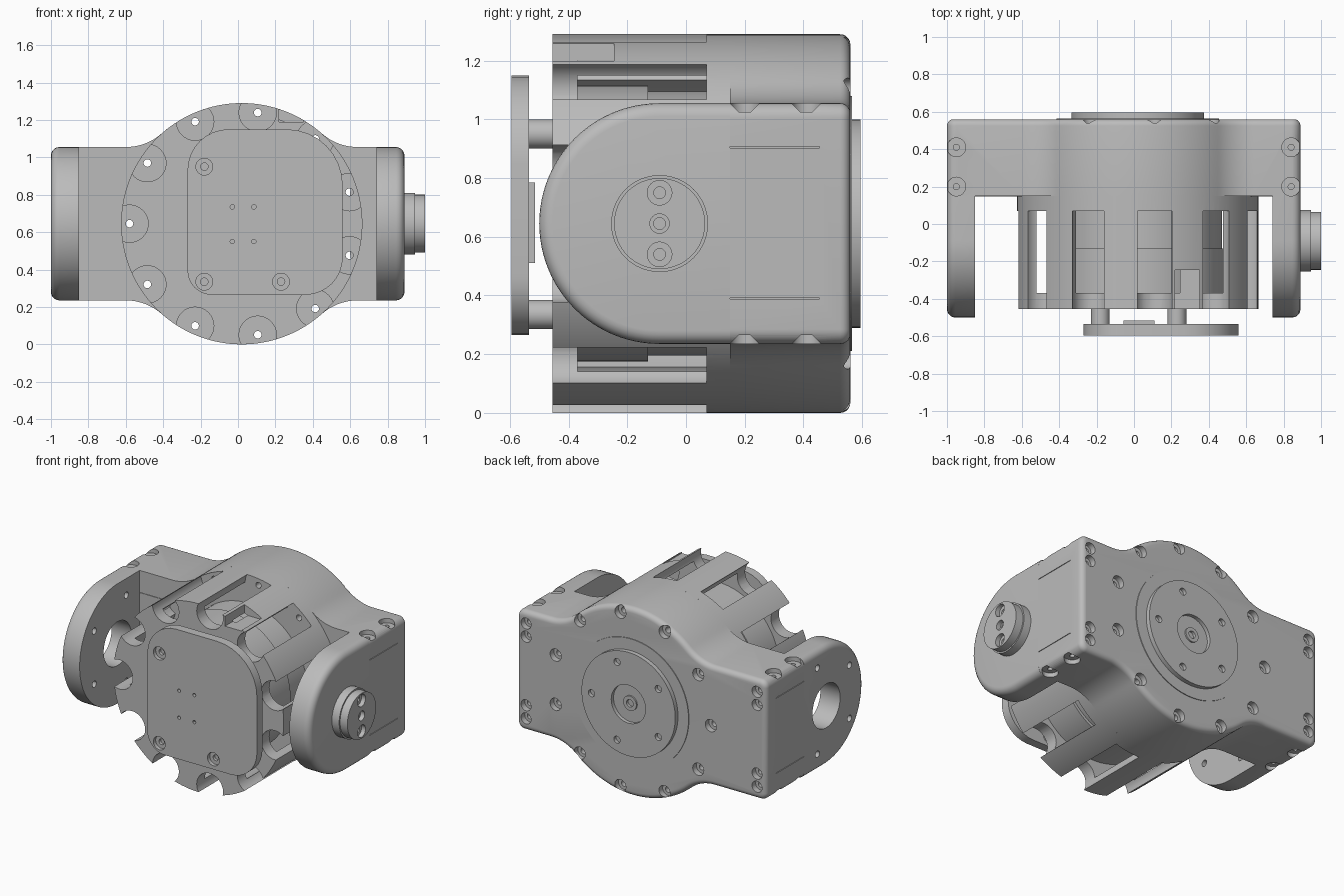
import bpy, bmesh
from math import sin, cos, pi, radians, atan2
from mathutils import Vector

if "Cube" in bpy.data.objects:
    bpy.data.objects.remove(bpy.data.objects["Cube"])

CX, CZ = 0.02, 0.645          # main axis of the housing
R = 0.645                     # housing radius
PIVOT = (0, -0.09, CZ)        # side pivot

grey = bpy.data.materials.new("plain_grey")
grey.use_nodes = True
grey.diffuse_color = (0.5, 0.5, 0.5, 1)
grey.node_tree.nodes["Principled BSDF"].inputs["Base Color"].default_value = (0.5, 0.5, 0.5, 1)


def lathe(bm, pos, axis, profile, steps=24, closed=False):
    """Revolve (radius, position) points about a line along an axis."""
    i = "xyz".index(axis)
    verts = []
    for r, t in profile:
        p = Vector(pos)
        p[i] = t
        p[(i + 1) % 3] += r
        verts.append(bm.verts.new(p))
    pairs = list(zip(verts, verts[1:])) + ([(verts[-1], verts[0])] if closed else [])
    edges = [bm.edges.new(e) for e in pairs]
    line = Vector((0, 0, 0))
    line[i] = 1
    bmesh.ops.spin(bm, geom=verts + edges, cent=pos, axis=line, angle=2 * pi, steps=steps)


def rod(bm, pos, axis, r, a, b, steps=24):
    lathe(bm, pos, axis, [(0, a), (r, a), (r, b), (0, b)], steps)


def prism(bm, points, axis, a, b):
    """Extrude a 2D outline along x (points are y, z) or y (points are x, z)."""
    def place(p, t):
        return (t, p[0], p[1]) if axis == "x" else (p[0], t, p[1])
    lo = [bm.verts.new(place(p, a)) for p in points]
    hi = [bm.verts.new(place(p, b)) for p in points]
    bm.faces.new(lo)
    bm.faces.new(hi)
    for k in range(len(lo)):
        n = (k + 1) % len(lo)
        bm.faces.new((lo[k], lo[n], hi[n], hi[k]))


def box(bm, x0, x1, y0, y1, z0, z1):
    prism(bm, [(x0, z0), (x1, z0), (x1, z1), (x0, z1)], "y", y0, y1)


def arc(cx, cz, r, a0, a1, n=8):
    angles = [radians(a0 + (a1 - a0) * k / n) for k in range(n + 1)]
    return [(cx + r * cos(a), cz + r * sin(a)) for a in angles]


def rounded(x0, x1, z0, z1, tr, tl, bl, br):
    return (arc(x1 - tr, z1 - tr, tr, 0, 90) + arc(x0 + tl, z1 - tl, tl, 90, 180)
            + arc(x0 + bl, z0 + bl, bl, 180, 270) + arc(x1 - br, z0 + br, br, 270, 360))


def round_rim(bm, i, t, offset):
    """Round the outline edges lying in one plane."""
    bm.normal_update()
    rim = [e for e in bm.edges if all(abs(v.co[i] - t) < 1e-5 for v in e.verts)]
    bmesh.ops.bevel(bm, geom=rim, offset=offset, segments=5, profile=0.5, affect="EDGES")


def make(name, bm):
    bmesh.ops.remove_doubles(bm, verts=bm.verts, dist=1e-5)
    bmesh.ops.recalc_face_normals(bm, faces=bm.faces)
    me = bpy.data.meshes.new(name)
    bm.to_mesh(me)
    bm.free()
    ob = bpy.data.objects.new(name, me)
    bpy.context.collection.objects.link(ob)
    return ob


def cut(ob, bm):
    tool = make("cutter", bm)
    mod = ob.modifiers.new("cut", "BOOLEAN")
    mod.operation, mod.solver, mod.object = "DIFFERENCE", "EXACT", tool
    graph = bpy.context.evaluated_depsgraph_get()
    me = bpy.data.meshes.new_from_object(ob.evaluated_get(graph))
    ob.modifiers.clear()
    ob.data = me
    bpy.data.objects.remove(tool)


parts = []


def channel_cutters(bm):
    # round screw channels with a counterbored hole through to the back
    for k in range(11):
        a = pi + k * 2 * pi / 11
        lathe(bm, (CX + 0.6 * cos(a), 0, CZ + 0.6 * sin(a)), "y",
              [(0, -0.6), (0.1, -0.6), (0.1, 0.07), (0.02, 0.07), (0.02, 0.52),
               (0.042, 0.52), (0.042, 0.7), (0, 0.7)], 32)


# Round front housing: thin outer wall, core and scalloped front flange
bm = bmesh.new()
rod(bm, (CX, 0, CZ), "y", R, -0.455, 0.15, 128)
housing = make("front_housing", bm)
bm = bmesh.new()
lathe(bm, (CX, 0, CZ), "y", [(0.47, -0.37), (0.59, -0.37), (0.59, 0.07), (0.45, 0.07),
                            (0.45, -0.13), (0.47, -0.13)], 96, True)
cut(housing, bm)
bm = bmesh.new()
channel_cutters(bm)
cut(housing, bm)
bm = bmesh.new()
box(bm, 0.22, 0.35, -0.6, -0.245, 1.19, 1.4)
cut(housing, bm)
parts.append(housing)


# Rear body: round middle blended into two wings
def quarter(extent):
    turn = atan2(0.70, 0.62) * 180 / pi
    return (arc(extent - 0.05, 0.36, 0.05, 0, 90) + arc(0.62, 0.70, 0.29, -90, turn - 180, 12)
            + arc(0, 0, R, turn, 90, 16)[1:])


top = quarter(0.87) + [(-x, z) for x, z in reversed(quarter(1.02))][1:]
outline = top + [(x, -z) for x, z in reversed(top)]
bm = bmesh.new()
prism(bm, [(x + CX, z + CZ) for x, z in outline], "y", 0.15, 0.56)
round_rim(bm, 1, 0.56, 0.035)
body = make("rear_body", bm)
bm = bmesh.new()
channel_cutters(bm)
for x in (-0.93, 0.82):
    for dz in (-0.325, -0.235, 0.235, 0.325):
        lathe(bm, (x, 0, CZ + dz), "y", [(0, 0.48), (0.018, 0.48), (0.018, 0.52),
                                        (0.038, 0.52), (0.038, 0.7), (0, 0.7)])
for x in (-0.95, 0.84):
    for y in (0.2, 0.41):
        for s in (-1, 1):
            lathe(bm, (x, y, 0), "z", [(0, CZ + s * 0.35), (0.016, CZ + s * 0.35),
                                      (0.016, CZ + s * 0.38), (0.05, CZ + s * 0.38),
                                      (0.05, CZ + s * 0.5), (0, CZ + s * 0.5)], 32)
# seam lines on the wing sides
for x in (-1, 0.89):
    for z in (0.39, 0.905):
        box(bm, x - 0.006, x + 0.006, 0.14, 0.455, z - 0.002, z + 0.002)
cut(body, bm)
parts.append(body)

# Flush feet of the arms on the wing fronts
bm = bmesh.new()
prism(bm, rounded(-0.86, -0.6, 0.39, 0.905, 0.09, 0.001, 0.001, 0.09), "y", 0.146, 0.152)
prism(bm, rounded(0.6, 0.75, 0.39, 0.905, 0.001, 0.09, 0.09, 0.001), "y", 0.146, 0.152)
parts.append(make("arm_feet", bm))

# Side arms with half-round ends
for name, inner, outer in (("right_arm", -0.85, -1), ("left_arm", 0.74, 0.89)):
    bm = bmesh.new()
    shape = arc(-0.09, CZ, 0.41, 90, 270, 48) + [(0.15, CZ - 0.41), (0.15, CZ + 0.41)]
    prism(bm, shape, "x", inner, outer)
    bm.normal_update()
    rim = [e for e in bm.edges if all(abs(v.co.x - outer) < 1e-5 for v in e.verts)
           and not all(v.co.y > 0.14 for v in e.verts)]
    bmesh.ops.bevel(bm, geom=rim, offset=0.045, segments=5, profile=0.5, affect="EDGES")
    arm = make(name, bm)
    if outer < 0:
        bm = bmesh.new()
        rod(bm, PIVOT, "x", 0.15, -1.1, -0.7, 64)
        for k in range(5):
            a = k * 2 * pi / 5
            rod(bm, (0, PIVOT[1] + 0.31 * cos(a), CZ + 0.31 * sin(a)), "x", 0.022, -1.1, -0.7)
        cut(arm, bm)
    parts.append(arm)

# Stepped pivot disc on the left arm
bm = bmesh.new()
lathe(bm, PIVOT, "x", [(0, 0.87), (0.165, 0.87), (0.165, 0.945), (0.155, 0.945),
                       (0.155, 1.0), (0, 1.0)], 64)
disc = make("pivot_disc", bm)
bm = bmesh.new()
for dz in (-0.105, 0, 0.105):
    r = 0.042 if dz else 0.033
    lathe(bm, (0, PIVOT[1], CZ + dz), "x", [(0, 0.93), (0.02, 0.93), (0.02, 0.97),
                                           (r, 0.97), (r, 1.1), (0, 1.1)])
cut(disc, bm)
parts.append(disc)

# Rear output disc with its shallow rim
bm = bmesh.new()
lathe(bm, (CX, 0, CZ), "y", [(0, 0.55), (0.435, 0.55), (0.435, 0.565), (0.355, 0.565),
                            (0.355, 0.595), (0.13, 0.595), (0.13, 0.57), (0.05, 0.57),
                            (0.05, 0.58), (0.025, 0.58), (0.025, 0.562), (0, 0.562)], 96)
output = make("rear_output_disc", bm)
bm = bmesh.new()
for k in range(5):
    a = k * 2 * pi / 5
    rod(bm, (CX + 0.28 * cos(a), 0, CZ + 0.28 * sin(a)), "y", 0.024, 0.57, 0.7)
cut(output, bm)
parts.append(output)

# Front cover plate with screws and small holes
bm = bmesh.new()
prism(bm, rounded(-0.27, 0.56, 0.265, 1.15, 0.3, 0.22, 0.13, 0.2), "y", -0.595, -0.535)
cover = make("front_cover", bm)
screws = [(-0.18, 0.95), (-0.18, 0.335), (0.23, 0.335)]
bm = bmesh.new()
for x, z in screws:
    lathe(bm, (x, 0, z), "y", [(0, -0.7), (0.045, -0.7), (0.045, -0.57), (0.02, -0.57),
                              (0.02, -0.55), (0, -0.55)])
for x in (-0.03, 0.085):
    for z in (0.55, 0.735):
        rod(bm, (x, 0, z), "y", 0.012, -0.7, -0.57, 12)
cut(cover, bm)
parts.append(cover)

# Standoffs and the small block behind the cover
bm = bmesh.new()
for x, z in screws:
    rod(bm, (x, 0, z), "y", 0.05, -0.54, -0.45, 32)
box(bm, -0.055, 0.11, -0.54, -0.515, 0.51, 0.785)
parts.append(make("cover_standoffs", bm))

for ob in parts:
    ob.data.materials.clear()
    ob.data.materials.append(grey)
    ob.data.shade_smooth()
    ob.data.set_sharp_from_angle(angle=radians(30))
